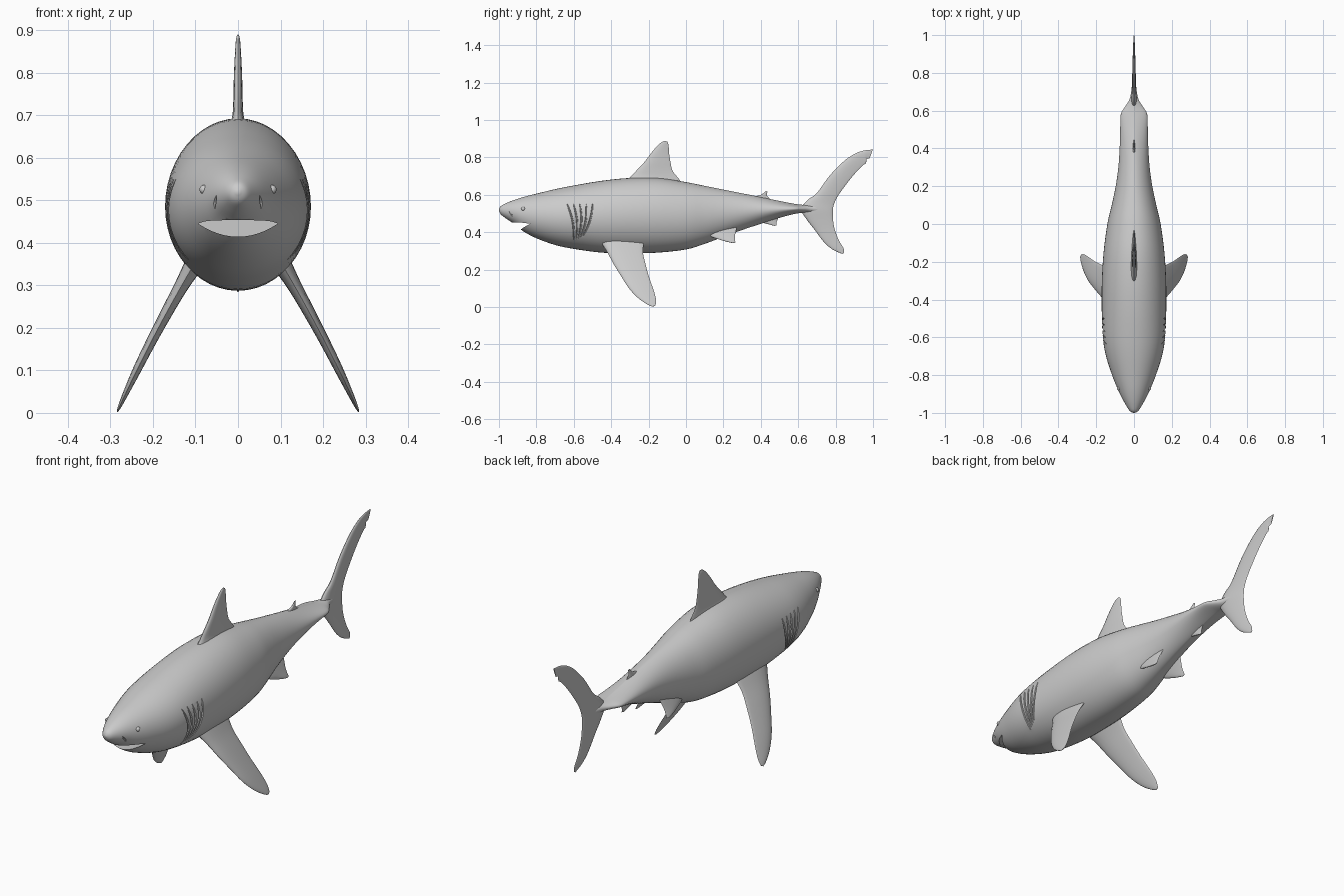
import bpy, bmesh, math
from mathutils import Vector

cube = bpy.data.objects.get("Cube")
if cube:
    bpy.data.objects.remove(cube, do_unlink=True)

skin = bpy.data.materials.new("grey skin")
skin.use_nodes = True
grey = (0.6, 0.6, 0.6, 1)
skin.diffuse_color = grey
skin.node_tree.nodes["Principled BSDF"].inputs["Base Color"].default_value = grey


def smooth_rows(rows, steps):
    """Pass a smooth curve through rows of numbers."""
    out = []
    last = len(rows) - 1
    for i in range(last):
        quad = [rows[max(0, min(last, i + k))] for k in (-1, 0, 1, 2)]
        for s in range(steps):
            t = s / steps
            out.append([b + t / 2 * (c - a + t * (2 * a - 5 * b + 4 * c - d
                        + t * (3 * (b - c) + d - a))) for a, b, c, d in zip(*quad)])
    return out + [list(rows[-1])]


def loft(bm, rings):
    """Skin a row of closed rings and cap both ends."""
    loops = [[bm.verts.new(p) for p in ring] for ring in rings]
    n = len(loops[0])
    for a, b in zip(loops, loops[1:]):
        for i in range(n):
            j = (i + 1) % n
            bm.faces.new((a[i], a[j], b[j], b[i]))
    bm.faces.new(loops[0])
    bm.faces.new(loops[-1])


def finish(name, bm):
    bmesh.ops.recalc_face_normals(bm, faces=bm.faces)
    mesh = bpy.data.meshes.new(name)
    bm.to_mesh(mesh)
    bm.free()
    mesh.materials.append(skin)
    ob = bpy.data.objects.new(name, mesh)
    bpy.context.collection.objects.link(ob)
    return ob


def activate(ob):
    bpy.ops.object.select_all(action='DESELECT')
    ob.select_set(True)
    bpy.context.view_layer.objects.active = ob


def shade(ob):
    activate(ob)
    bpy.ops.object.shade_smooth_by_angle(angle=math.radians(40))


# Body stations: y, top, bottom, half width, side sharpness
stations = smooth_rows([
    (-1, .523, .515, .004, 1), (-.99, .54, .495, .022, 1), (-.96, .556, .472, .042, 1),
    (-.92, .572, .445, .064, 1), (-.87, .588, .405, .088, 1), (-.8, .606, .368, .116, 1),
    (-.7, .63, .332, .148, 1), (-.6, .65, .311, .165, 1), (-.45, .675, .291, .171, 1),
    (-.3, .69, .287, .17, 1), (-.15, .69, .291, .161, 1), (0, .668, .308, .141, 1),
    (.1, .648, .338, .118, 1), (.2, .628, .375, .097, 1.1), (.3, .608, .412, .083, 1.2),
    (.4, .588, .445, .076, 1.4), (.5, .567, .477, .073, 1.6), (.58, .552, .498, .07, 1.7),
    (.62, .547, .503, .048, 1.6), (.66, .545, .505, .024, 1.3), (.71, .54, .507, .013, 1),
    (.76, .53, .513, .005, 1)], 4)


def side_x(y, z):
    """Half width of the body at a given y and z."""
    for a, b in zip(stations, stations[1:]):
        if a[0] <= y <= b[0]:
            f = (y - a[0]) / (b[0] - a[0])
            _, top, low, wide, power = [p + f * (q - p) for p, q in zip(a, b)]
            t = (2 * z - top - low) / (top - low)
            return wide * max(0, 1 - t * t) ** (power / 2)
    return 0


bm = bmesh.new()
SIDES = 48
rings = []
for y, top, low, wide, power in stations:
    ring = []
    for i in range(SIDES):
        a = math.tau * i / SIDES
        c = math.cos(a)
        x = math.copysign(abs(c) ** power, c) * wide
        ring.append((x, y, (top + low) / 2 + (top - low) / 2 * math.sin(a)))
    rings.append(ring)
loft(bm, rings)
body = finish("body", bm)


def groove(bm, side, points, radius):
    """Add a tapered tube that lies on the flank."""
    path = [Vector((side * side_x(y, z), y, z)) for y, z in points]
    rings = []
    for i, p in enumerate(path):
        r = radius * (0.3 + math.sin(math.pi * i / (len(path) - 1)) ** 0.5 * 0.7)
        along = (path[min(i + 1, len(path) - 1)] - path[max(i - 1, 0)]).normalized()
        u = along.cross(Vector((0, 1, 0))).normalized()
        v = along.cross(u)
        rings.append([p + r * (1.6 * u * math.cos(a) + v * math.sin(a))
                      for a in (math.tau * k / 8 for k in range(8))])
    loft(bm, rings)


# Gill slits and nostrils
cuts = bmesh.new()
for side in (-1, 1):
    for k in range(5):
        f = k / 4
        pts = []
        for s in range(13):
            t = s / 12
            y = -.635 + .135 * f + t * (.035 - .085 * f) + .012 * math.sin(math.pi * t)
            pts.append((y, .55 - t * (.19 - .02 * f)))
        groove(cuts, side, pts, .005)
    groove(cuts, side, [(-.945, .51), (-.938, .5), (-.93, .49), (-.925, .48)], .004)

# Mouth: a crescent opening under the snout
mouth = bmesh.new()
HALF = .094
outline = []
for i in range(13):
    u = i / 6 - 1
    outline.append((u * HALF, .445 - .031 * (1 - u * u)))
for i in range(11, 0, -1):
    u = i / 6 - 1
    outline.append((u * HALF, .447 + .006 * (1 - u ** 4)))
loft(mouth, [[(x, y, z) for x, z in outline] for y in (-1.1, -.79)])

for name, cutter_mesh in (("groove_cutter", cuts), ("mouth_cutter", mouth)):
    cutter = finish(name, cutter_mesh)
    cutter.hide_render = True
    activate(body)
    mod = body.modifiers.new(name, 'BOOLEAN')
    mod.operation = 'DIFFERENCE'
    mod.solver = 'EXACT'
    mod.object = cutter
    bpy.ops.object.modifier_apply(modifier=mod.name)
    bpy.data.objects.remove(cutter, do_unlink=True)
shade(body)


def fin(name, rows, normal=(1, 0, 0), lean=lambda z: 0, side=1):
    """Loft a fin from rows of front edge, rear edge and half thickness."""
    normal = Vector(normal).normalized()
    bm = bmesh.new()
    rings = []
    for y0, z0, y1, z1, thick in smooth_rows(rows, 4):
        front, rear = Vector((lean(z0), y0, z0)), Vector((lean(z1), y1, z1))
        ring = []
        for k in range(20):
            a = math.tau * k / 20
            s = (1 - math.cos(a)) / 2
            p = front.lerp(rear, s) + normal * thick * math.sin(a) * (1.25 - .8 * s)
            ring.append((p.x * side, p.y, p.z))
        rings.append(ring)
    loft(bm, rings)
    shade(finish(name, bm))


# Fins on the centre line
fin("dorsal_fin", [
    (-.34, .65, -.03, .64, .034), (-.295, .698, -.033, .678, .016),
    (-.26, .735, -.07, .725, .012), (-.22, .778, -.083, .775, .011),
    (-.185, .825, -.09, .82, .009), (-.155, .86, -.092, .85, .007),
    (-.13, .882, -.095, .872, .005), (-.112, .889, -.1, .884, .002)])
fin("second_dorsal_fin", [
    (.35, .57, .45, .56, .012), (.375, .592, .447, .58, .007),
    (.405, .602, .433, .597, .005), (.425, .62, .436, .618, .002)])
fin("anal_fin", [
    (.37, .48, .5, .5, .012), (.405, .453, .492, .473, .007),
    (.44, .443, .484, .452, .005), (.472, .434, .485, .437, .002)])
fin("tail_fin", [
    (.835, .284, .846, .29, .002), (.78, .31, .842, .315, .005),
    (.735, .35, .818, .355, .007), (.69, .41, .796, .412, .009),
    (.645, .468, .787, .46, .013), (.615, .525, .785, .51, .017),
    (.65, .572, .79, .545, .013), (.7, .61, .81, .59, .011),
    (.77, .705, .852, .65, .01), (.85, .785, .9, .71, .008),
    (.91, .823, .945, .757, .006), (.945, .835, .962, .768, .005),
    (.965, .839, .966, .79, .004), (.999, .842, .982, .795, .002)])

# Paired fins and eyes
for label, side in (("left", 1), ("right", -1)):
    fin(label + "_pectoral_fin", [
        (-.5, .42, -.22, .4, .034), (-.47, .37, -.225, .345, .026),
        (-.425, .3, -.23, .292, .018), (-.387, .23, -.215, .225, .015),
        (-.35, .17, -.2, .168, .013), (-.305, .1, -.18, .11, .011),
        (-.255, .047, -.167, .07, .008), (-.205, .013, -.16, .035, .005),
        (-.178, .002, -.163, .01, .002)],
        (.88, 0, .47), lambda z: .285 - .45 * z - .2 * z * z, side)
    fin(label + "_pelvic_fin", [
        (.1, .42, .27, .45, .014), (.13, .38, .27, .42, .01),
        (.175, .362, .262, .385, .007), (.215, .35, .262, .36, .005),
        (.25, .342, .264, .346, .002)],
        (.9, 0, .4), lambda z: .085 - .4 * (z - .34), side)
    bm = bmesh.new()
    bmesh.ops.create_uvsphere(bm, u_segments=16, v_segments=10, radius=.011)
    bmesh.ops.translate(bm, verts=bm.verts,
                        vec=(side * (side_x(-.87, .525) - .004), -.87, .525))
    shade(finish(label + "_eye", bm))
